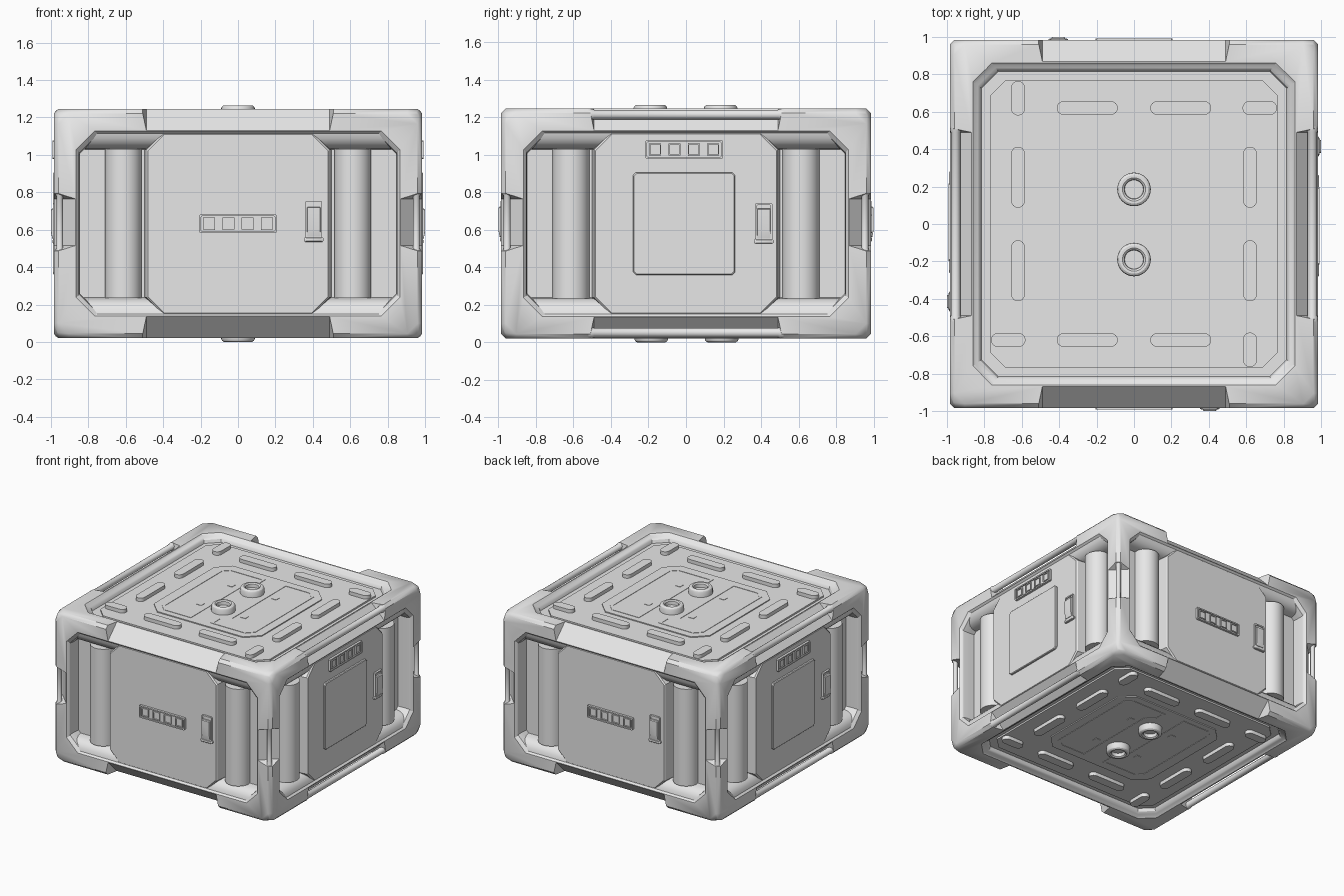
import bpy, bmesh, math
from mathutils import Matrix, Vector

if "Cube" in bpy.data.objects:
    bpy.data.objects.remove(bpy.data.objects["Cube"])

W, C, H = 0.985, 0.6325, 0.6125      # half width, centre height, half height
grey = bpy.data.materials.new("light_grey")
grey.diffuse_color = (0.8, 0.8, 0.8, 1)
grey.use_nodes = True
grey.node_tree.nodes["Principled BSDF"].inputs["Base Color"].default_value = grey.diffuse_color


def frame(u, v, n, o):
    m = Matrix((u, v, n)).transposed().to_4x4()
    m.translation = o
    return m


def finish(name, bm):
    bmesh.ops.recalc_face_normals(bm, faces=bm.faces)
    me = bpy.data.meshes.new(name)
    bm.to_mesh(me)
    bm.free()
    me.materials.append(grey)
    me.shade_smooth()
    me.set_sharp_from_angle(angle=math.radians(28))
    ob = bpy.data.objects.new(name, me)
    bpy.context.collection.objects.link(ob)
    return ob


def loft(name, m, *rings):
    """Closed solid through rings of (outline, height along local z)."""
    bm = bmesh.new()
    vs = [[bm.verts.new(m @ Vector((p[0], p[1], h))) for p in pts] for pts, h in rings]
    k = len(vs[0])
    for a, b in zip(vs, vs[1:]):
        for i in range(k):
            bm.faces.new((a[i], a[(i + 1) % k], b[(i + 1) % k], b[i]))
    bm.faces.new(vs[0][::-1])
    bm.faces.new(vs[-1])
    return finish(name, bm)


def octo(a, b, c, x=0, y=0):
    q = [(a, b - c), (a - c, b), (c - a, b), (-a, b - c),
         (-a, c - b), (c - a, -b), (a - c, -b), (a, c - b)]
    return [(x + i, y + j) for i, j in q]


def circle(r, x=0, y=0, k=32):
    return [(x + r * math.cos(2 * math.pi * i / k), y + r * math.sin(2 * math.pi * i / k))
            for i in range(k)]


def pill(x, y, half, r=0.037, k=8):
    out = []
    for s in (0, 1):
        for i in range(k + 1):
            a = -math.pi / 2 + math.pi * (i / k + s)
            out.append((x + (1 - 2 * s) * (half - r) + r * math.cos(a), y + r * math.sin(a)))
    return out


# Local frames: x and y across the face, z outward
front = frame((1, 0, 0), (0, 0, 1), (0, -1, 0), (0, -W, C))
sides = [Matrix.Rotation(math.pi / 2 * i, 4, 'Z') @ front for i in range(4)]
top = Matrix.Translation((0, 0, C + H))
bottom = Matrix.Translation((0, 0, C - H)) @ Matrix.Rotation(math.pi, 4, 'X')

# Outer frame: block with clipped corners and bevelled edges
bm = bmesh.new()
bmesh.ops.create_cube(bm, size=1)
for v in bm.verts:
    v.co = Vector((v.co.x * 2 * W, v.co.y * 2 * W, v.co.z * 2 * H + C))
for i in range(8):
    s = Vector((i % 2 * 2 - 1, i // 2 % 2 * 2 - 1, i // 4 * 2 - 1))
    p = Vector((s.x * (W - 0.07), s.y * W, C + s.z * H))
    cut = bmesh.ops.bisect_plane(bm, geom=bm.verts[:] + bm.edges[:] + bm.faces[:],
                                 plane_co=p, plane_no=s, clear_outer=True)
    bmesh.ops.contextual_create(bm, geom=[g for g in cut['geom_cut']
                                          if isinstance(g, bmesh.types.BMEdge)])
bmesh.ops.bevel(bm, geom=bm.edges[:], offset=0.024, segments=1, affect='EDGES')
body = finish("outer_frame", bm)

# Recess cutters on all six faces, with rounded inner lips
cutters = []
for m in sides:
    lip = [(0.852, 0.482, 0.098, -0.015), (0.85, 0.455, 0.078, -0.021), (0.849, 0.43, 0.055, -0.034),
           (0.847, 0.41, 0.037, -0.055), (0.846, 0.399, 0.026, -0.085), (0.845, 0.395, 0.02, -0.125)]
    cutters.append(loft("cut", m, (octo(0.866, 0.495, 0.1), 0.05), (octo(0.866, 0.495, 0.1), 0),
                        *[(octo(a, b, c), n) for a, b, c, n in lip]))
for m in (top, bottom):
    lip = [(0.848, 0.098, -0.012), (0.835, 0.095, -0.018), (0.822, 0.092, -0.032), (0.815, 0.09, -0.055)]
    cutters.append(loft("cut", m, (octo(0.86, 0.86, 0.1), 0.05), (octo(0.86, 0.86, 0.1), 0),
                        *[(octo(a, a, c), n) for a, c, n in lip]))

# Cut-away middles of the twelve edges, with rails on eight of them
edges = []
for s in (-1, 1):
    for t in (-1, 1):
        d = W - 0.0575
        e = H - 0.0575
        edges.append(((1, 0, 0), (0, s, t), (0, s * d, C + t * e), 0.49, 0.52, 0))
        edges.append(((0, 1, 0), (s, 0, t), (s * d, 0, C + t * e), 0.49, 0.52, 0.025))
        edges.append(((0, 0, 1), (s, t, 0), (s * d, t * d, 0.64), 0.125, 0.17, 0.018))
for u, n, o, l0, l1, r in edges:
    u, n = Vector(u), Vector(n).normalized()
    v = n.cross(u)
    cutters.append(loft("cut", frame(u, v, n, o), (octo(l0, 0.15, 0.001), 0),
                        (octo(l1, 0.15, 0.001), 0.1)))
    if r:
        loft("edge_rail", frame(n, v, u, Vector(o) + n * 0.037),
             (circle(r + 0.005, k=16), -l1), (circle(r + 0.005, k=16), 0.02 - l1),
             (circle(r, k=16), 0.03 - l1), (circle(r, k=16), l1 - 0.03),
             (circle(r + 0.005, k=16), l1 - 0.02), (circle(r + 0.005, k=16), l1))

for c in cutters:
    c.hide_render = True
    mod = body.modifiers.new("cut", 'BOOLEAN')
    mod.operation, mod.solver, mod.object = 'DIFFERENCE', 'EXACT', c
dg = bpy.context.evaluated_depsgraph_get()
carved = bpy.data.meshes.new_from_object(body.evaluated_get(dg))
body.modifiers.clear()
body.data = carved
carved.shade_smooth()
carved.set_sharp_from_angle(angle=math.radians(29))
for c in cutters:
    bpy.data.objects.remove(c)


def indicator_strip(m, x, y):
    loft("indicator_strip", m, (octo(0.207, 0.05, 0.006, x, y), -0.03),
         (octo(0.207, 0.05, 0.006, x, y), 0.006), (octo(0.197, 0.04, 0.004, x, y), 0.006),
         (octo(0.197, 0.04, 0.004, x, y), -0.004))
    for i in range(4):
        cx = x + (i - 1.5) * 0.103
        loft("indicator_light", m, (octo(0.032, 0.034, 0.003, cx, y), -0.02),
             (octo(0.032, 0.034, 0.003, cx, y), 0.006), (octo(0.025, 0.027, 0.003, cx, y), 0.006),
             (octo(0.025, 0.027, 0.003, cx, y), -0.002))


def latch(m, x, y):
    loft("latch_base", m, (octo(0.045, 0.1, 0.005, x, y), -0.03),
         (octo(0.045, 0.1, 0.005, x, y), 0.004), (octo(0.036, 0.09, 0.004, x, y), 0.004),
         (octo(0.036, 0.09, 0.004, x, y), -0.004))
    loft("latch_lever", m, (octo(0.036, 0.08, 0.004, x, y - 0.01), -0.02),
         (octo(0.036, 0.08, 0.004, x, y - 0.01), 0.008), (octo(0.034, 0.06, 0.004, x, y + 0.005), 0.015))
    loft("latch_catch", m, (octo(0.053, 0.012, 0.006, x, y - 0.105), -0.02),
         (octo(0.053, 0.012, 0.006, x, y - 0.105), 0.002), (octo(0.045, 0.008, 0.004, x, y - 0.105), 0.006))


# Side faces: centre panel, two rounded grip bars, and fittings
swap = Matrix(((1, 0, 0, 0), (0, 0, 1, 0), (0, 1, 0, 0), (0, 0, 0, 1)))
for i, m in enumerate(sides):
    loft("side_panel", m, (octo(0.505, 0.485, 0.09), -0.17), (octo(0.49, 0.485, 0.09), -0.022),
         (octo(0.482, 0.477, 0.088), -0.012))
    for s in (-1, 1):
        bar = circle(0.098, s * 0.613, -0.115, 40)
        loft("grip_bar", m @ swap, (bar, -0.398), (bar, 0.398))
    if i % 2 == 0:
        indicator_strip(m, 0, 0)
        latch(m, 0.405, 0.02)
    else:
        indicator_strip(m, -0.01, 0.395)
        latch(m, 0.415, 0.01)
        loft("access_plate", m, (octo(0.272, 0.273, 0.015, -0.01, 0), -0.03),
             (octo(0.272, 0.273, 0.015, -0.01, 0), 0), (octo(0.267, 0.268, 0.015, -0.01, 0), 0.005))

# Top and bottom: lid plate, raised pads, circuit plate and sockets
trace = [(-0.06, 0.42), (-0.06, 0.33), (-0.13, 0.28), (-0.13, -0.43),
         (-0.36, -0.43), (-0.41, -0.38), (-0.41, 0.37), (-0.36, 0.42)]
for m in (top, bottom):
    loft("lid_plate", m, (octo(0.77, 0.77, 0.085), -0.08), (octo(0.77, 0.77, 0.085), -0.042))
    loft("circuit_plate", m, (octo(0.49, 0.49, 0.1), -0.06), (octo(0.49, 0.49, 0.1), -0.034))
    for q in range(4):
        r = m @ Matrix.Rotation(math.pi / 2 * q, 4, 'Z')
        for x, half in ((-0.25, 0.163), (0.25, 0.163), (0.672, 0.092)):
            loft("raised_pad", r, (pill(x, 0.62, half), -0.06), (pill(x, 0.62, half), -0.013))
        loft("circuit_pad", r, (octo(0.022, 0.022, 0.002, 0.2, 0.2), -0.05),
             (octo(0.022, 0.022, 0.002, 0.2, 0.2), -0.031))
    for q in (0, math.pi):
        r = m @ Matrix.Rotation(q, 4, 'Z')
        for a, b in zip(trace, trace[1:] + trace[:1]):
            d = Vector(b) - Vector(a)
            mid = (Vector(a) + Vector(b)) / 2
            seg = r @ Matrix.Translation((*mid, 0)) @ Matrix.Rotation(math.atan2(d.y, d.x), 4, 'Z')
            box = octo(d.length / 2 + 0.01, 0.011, 0.003)
            loft("circuit_trace", seg, (box, -0.045), (box, -0.031))
    for y in (0.185, -0.19):
        loft("socket", m, (circle(0.09, 0, y), -0.05), (circle(0.09, 0, y), 0.004),
             (circle(0.085, 0, y), 0.014), (circle(0.076, 0, y), 0.02),
             (circle(0.062, 0, y), 0.02), (circle(0.052, 0, y), 0.012), (circle(0.05, 0, y), -0.015))
